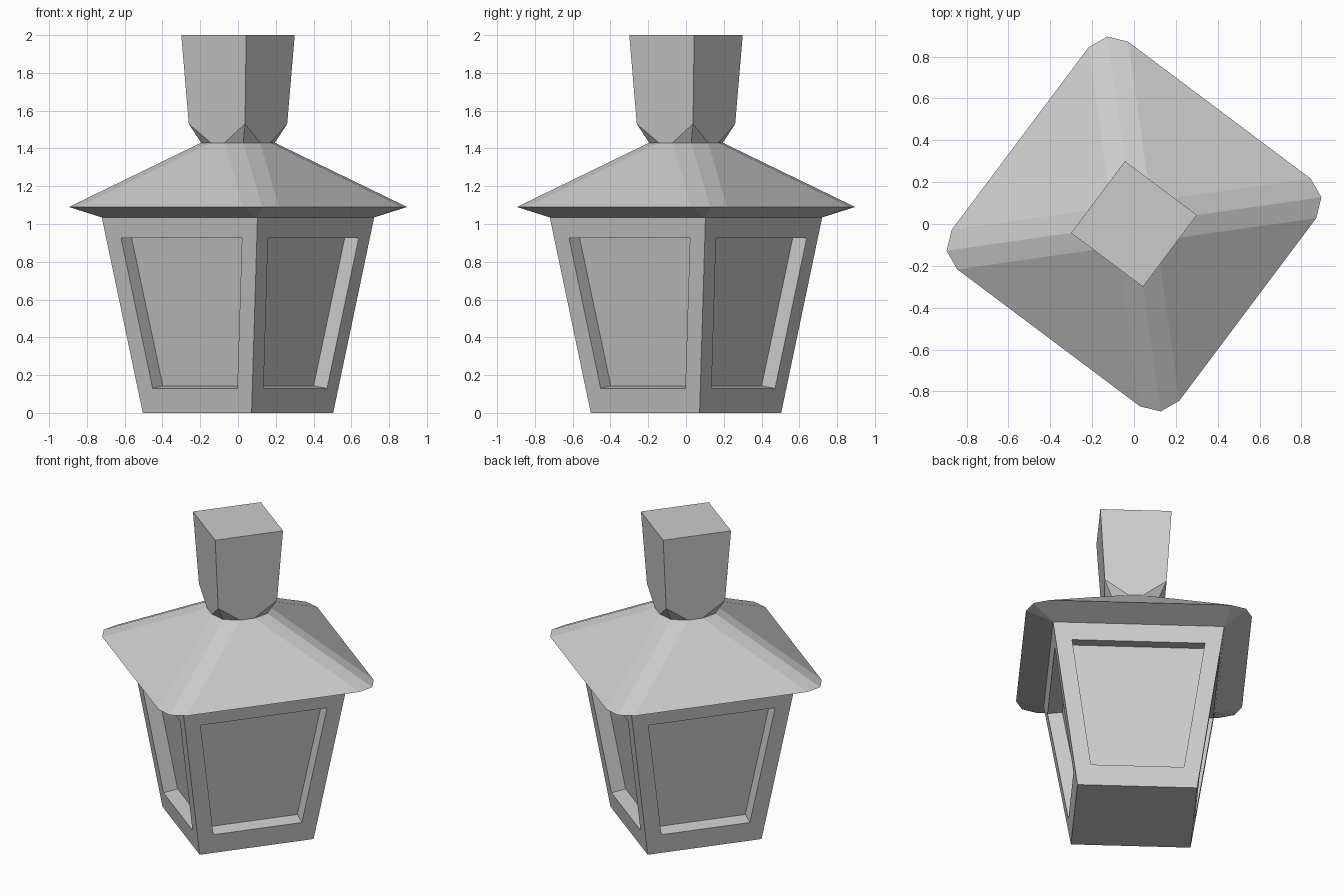
import bpy, bmesh, math
from mathutils import Matrix, Vector

cube = bpy.data.objects.get("Cube")
if cube:
    bpy.data.objects.remove(cube, do_unlink=True)

TURN = Matrix.Rotation(math.radians(-36.87), 4, 'Z')

metal = bpy.data.materials.new("grey_metal")
metal.use_nodes = True
GREY = (0.6, 0.6, 0.6, 1)
metal.diffuse_color = GREY
metal.node_tree.nodes["Principled BSDF"].inputs["Base Color"].default_value = GREY


def finish(bm, name):
    """Weld, turn to the diagonal pose and link as a flat-shaded object."""
    bmesh.ops.remove_doubles(bm, verts=bm.verts, dist=0.0005)
    bmesh.ops.recalc_face_normals(bm, faces=bm.faces)
    bm.transform(TURN)
    mesh = bpy.data.meshes.new(name)
    bm.to_mesh(mesh)
    bm.free()
    mesh.materials.append(metal)
    obj = bpy.data.objects.new(name, mesh)
    bpy.context.collection.objects.link(obj)
    return obj


def square_ring(half, bevel, z):
    """Square outline with three points on each corner; bevel 0 is sharp."""
    m = bevel * 0.3
    corner = [(half, half - bevel), (half - m, half - m), (half - bevel, half)]
    ring = []
    for k in range(4):
        spin = Matrix.Rotation(k * math.pi / 2, 3, 'Z')
        ring += [spin @ Vector((x, y, z)) for x, y in corner]
    return ring


def loft(name, sections):
    """Skin a stack of (half width, corner bevel, height) outlines."""
    bm = bmesh.new()
    rings = [[bm.verts.new(p) for p in square_ring(*s)] for s in sections]
    for low, high in zip(rings, rings[1:]):
        n = len(low)
        for i in range(n):
            j = (i + 1) % n
            bm.faces.new((low[i], low[j], high[j], high[i]))
    bm.faces.new(rings[0][::-1])
    bm.faces.new(rings[-1])
    return finish(bm, name)


# Lantern body: four leaning sides, each with a recessed pane
BASE, TOP, HEIGHT, DEPTH = 0.36, 0.515, 1.035, 0.09


def on_side(u, z):
    half = BASE + (TOP - BASE) * z / HEIGHT
    return Vector((u, -half, z))


inward = Vector((0, HEIGHT, TOP - BASE)).normalized() * DEPTH
outer = [on_side(-BASE, 0), on_side(BASE, 0),
         on_side(TOP, HEIGHT), on_side(-TOP, HEIGHT)]
opening = [on_side(-0.28, 0.13), on_side(0.28, 0.13),
           on_side(0.4, 0.925), on_side(-0.4, 0.925)]
pane = [p + inward for p in opening]

bm = bmesh.new()
for k in range(4):
    spin = Matrix.Rotation(k * math.pi / 2, 3, 'Z')
    loops = [[bm.verts.new(spin @ p) for p in pts] for pts in (outer, opening, pane)]
    for a, b in zip(loops, loops[1:]):
        for i in range(4):
            j = (i + 1) % 4
            bm.faces.new((a[i], a[j], b[j], b[i]))
    bm.faces.new(loops[-1])
bmesh.ops.remove_doubles(bm, verts=bm.verts, dist=0.0005)
bmesh.ops.holes_fill(bm, edges=[e for e in bm.edges if e.is_boundary], sides=4)
finish(bm, "lantern_body")

# Hipped roof with rounded ridges and a sloping underside
loft("roof", [(TOP, 0, HEIGHT), (0.68, 0.135, 1.09), (0.18, 0.135, 1.43)])

# Flared square post rising from the rounded roof opening
loft("top_post", [(0.18, 0.135, 1.43), (0.186, 0, 1.53), (0.2145, 0, 2.0)])
